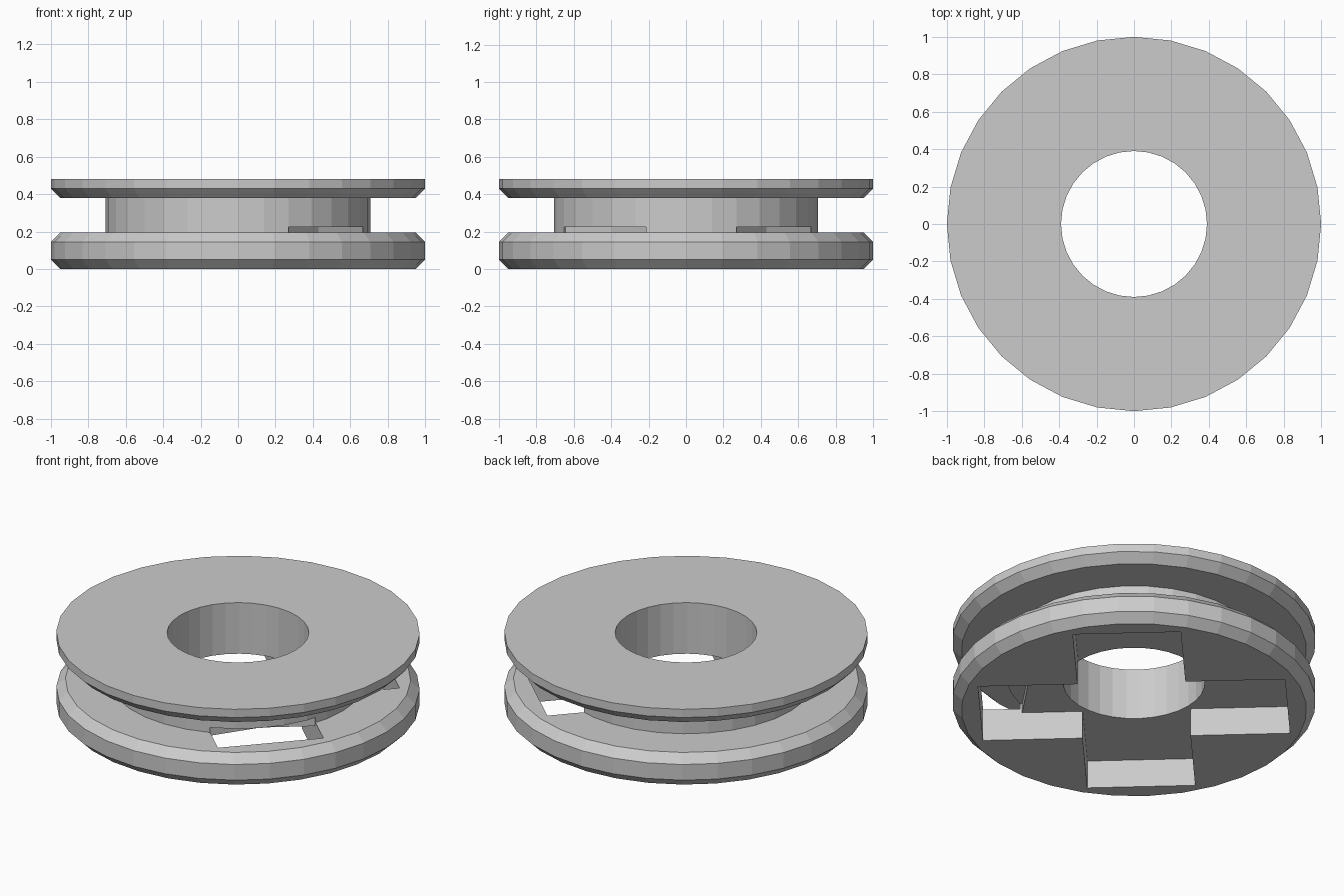
import bpy, bmesh, math
from mathutils import Matrix

if "Cube" in bpy.data.objects:
    bpy.data.objects.remove(bpy.data.objects["Cube"])

SIDES = 32
HUB, HOLE = 0.707, 0.39
CROSS_TURN = math.radians(47.3)
SLOT_END, SLOT_HALF = 0.845, 0.297

grey = bpy.data.materials.new("plain grey")
grey.use_nodes = True
grey.diffuse_color = (0.6, 0.6, 0.6, 1)
grey.node_tree.nodes["Principled BSDF"].inputs["Base Color"].default_value = (0.6, 0.6, 0.6, 1)


def make_object(name, bm):
    bmesh.ops.recalc_face_normals(bm, faces=bm.faces)
    mesh = bpy.data.meshes.new(name)
    bm.to_mesh(mesh)
    bm.free()
    mesh.materials.append(grey)
    obj = bpy.data.objects.new(name, mesh)
    bpy.context.collection.objects.link(obj)
    return obj


def lathe(name, profile):
    """Closed (radius, height) profile turned around z."""
    bm = bmesh.new()
    rings = []
    for i in range(SIDES):
        a = math.tau * i / SIDES
        rings.append([bm.verts.new((r * math.cos(a), r * math.sin(a), z)) for r, z in profile])
    n = len(profile)
    for i in range(SIDES):
        here, there = rings[i], rings[(i + 1) % SIDES]
        for j in range(n):
            k = (j + 1) % n
            bm.faces.new((here[j], there[j], there[k], here[k]))
    return make_object(name, bm)


def prism(name, outline, top, angle):
    """Upright cutter from below the base to the given height."""
    bm = bmesh.new()
    face = bm.faces.new([bm.verts.new((x, y, -0.1)) for x, y in outline])
    up = bmesh.ops.extrude_face_region(bm, geom=[face])["geom"]
    verts = [v for v in up if isinstance(v, bmesh.types.BMVert)]
    bmesh.ops.translate(bm, vec=(0, 0, top + 0.1), verts=verts)
    bm.transform(Matrix.Rotation(angle, 4, "Z"))
    return make_object(name, bm)


# Two chamfered flanges joined by a hollow hub
spool = lathe("spool_body", [
    (HOLE, 0), (0.95, 0), (1, 0.05), (1, 0.145), (0.95, 0.195),
    (HUB, 0.195), (HUB, 0.38), (0.95, 0.38), (1, 0.43), (1, 0.48), (HOLE, 0.48)])

# Cross-shaped recess in the base
e, w = SLOT_END, SLOT_HALF
cross = []
for q in range(4):
    c, s = round(math.cos(q * math.pi / 2)), round(math.sin(q * math.pi / 2))
    cross += [(x * c - y * s, x * s + y * c) for x, y in ((e, -w), (e, w), (w, w))]
cutters = [prism("cross_cutter", cross, 0.17, CROSS_TURN)]

# Deeper pockets at the arm ends, with a shallow V-shaped inner wall
pocket = [(e, -w), (e, w), (0.63, w), (0.585, 0), (0.63, -w)]
for q in range(4):
    cutters.append(prism("pocket_cutter", pocket, 0.225, CROSS_TURN + q * math.pi / 2))

for cutter in cutters:
    cutter.hide_render = True
    mod = spool.modifiers.new("cut", "BOOLEAN")
    mod.operation = "DIFFERENCE"
    mod.solver = "EXACT"
    mod.object = cutter

# Bake the cuts and remove the cutters
bpy.context.view_layer.update()
evaluated = spool.evaluated_get(bpy.context.evaluated_depsgraph_get())
baked = bpy.data.meshes.new_from_object(evaluated)
spool.modifiers.clear()
spool.data = baked
for cutter in cutters:
    bpy.data.objects.remove(cutter)
